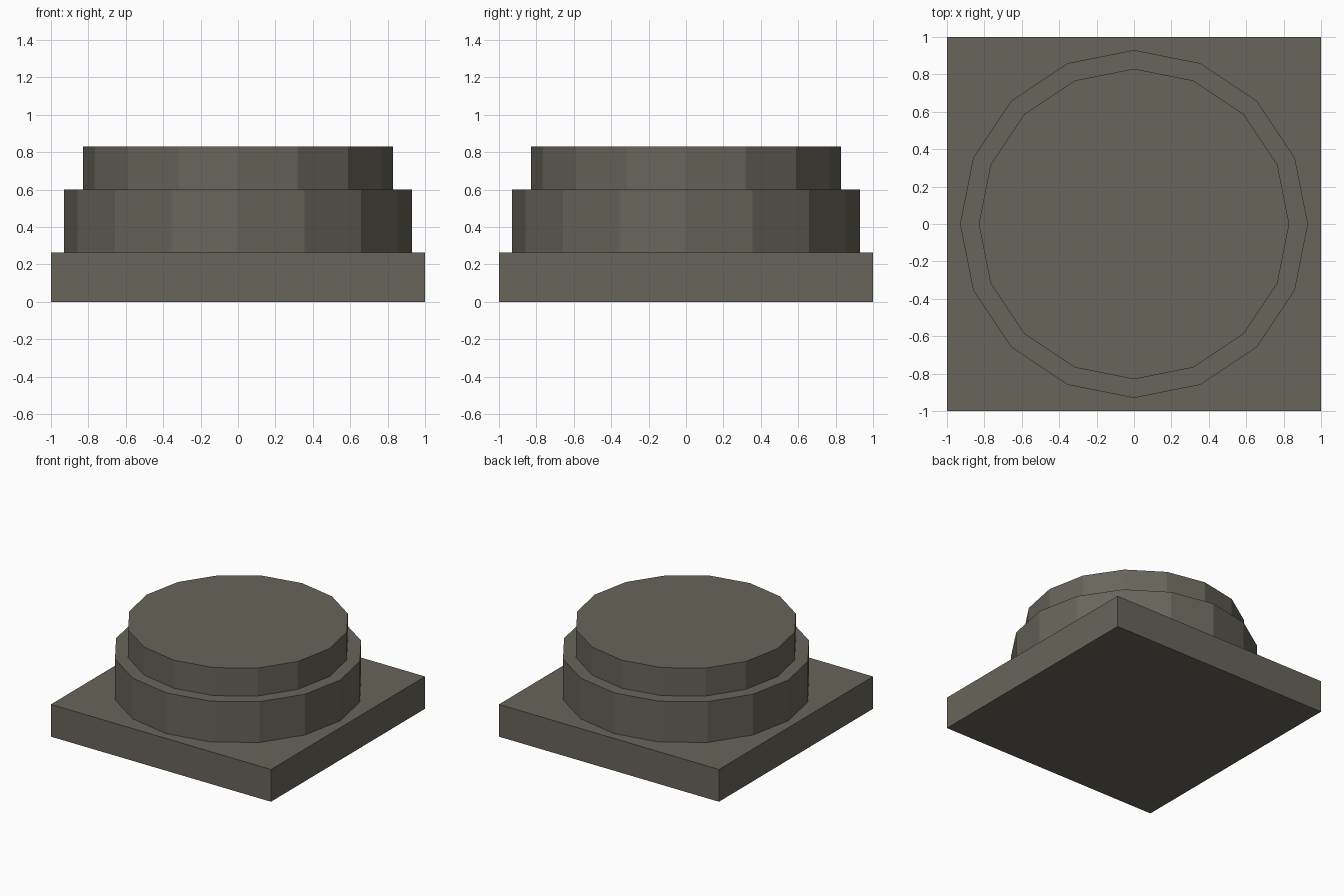
import bpy, bmesh, math

if "Cube" in bpy.data.objects:
    bpy.data.objects.remove(bpy.data.objects["Cube"])

stone = bpy.data.materials.new("dark_stone")
stone.diffuse_color = (0.138, 0.128, 0.103, 1)
stone.use_nodes = True
stone.node_tree.nodes["Principled BSDF"].inputs["Base Color"].default_value = stone.diffuse_color


def prism(name, sides, radius, z0, z1, turn=0.0):
    """Upright flat-sided prism between two heights."""
    bm = bmesh.new()
    ring = [(radius * math.cos(turn + 2 * math.pi * i / sides),
             radius * math.sin(turn + 2 * math.pi * i / sides)) for i in range(sides)]
    low = [bm.verts.new((x, y, z0)) for x, y in ring]
    high = [bm.verts.new((x, y, z1)) for x, y in ring]
    bm.faces.new(low[::-1])
    bm.faces.new(high)
    for i in range(sides):
        j = (i + 1) % sides
        bm.faces.new((low[i], low[j], high[j], high[i]))
    mesh = bpy.data.meshes.new(name)
    bm.to_mesh(mesh)
    bm.free()
    mesh.materials.append(stone)
    obj = bpy.data.objects.new(name, mesh)
    bpy.context.collection.objects.link(obj)
    return obj


# Square plinth, then two stacked 16-sided drums
prism("square_plinth", 4, math.sqrt(2), 0, 0.265, math.pi / 4)
prism("lower_drum", 16, 0.93, 0.265, 0.60)
prism("upper_drum", 16, 0.83, 0.60, 0.83)
